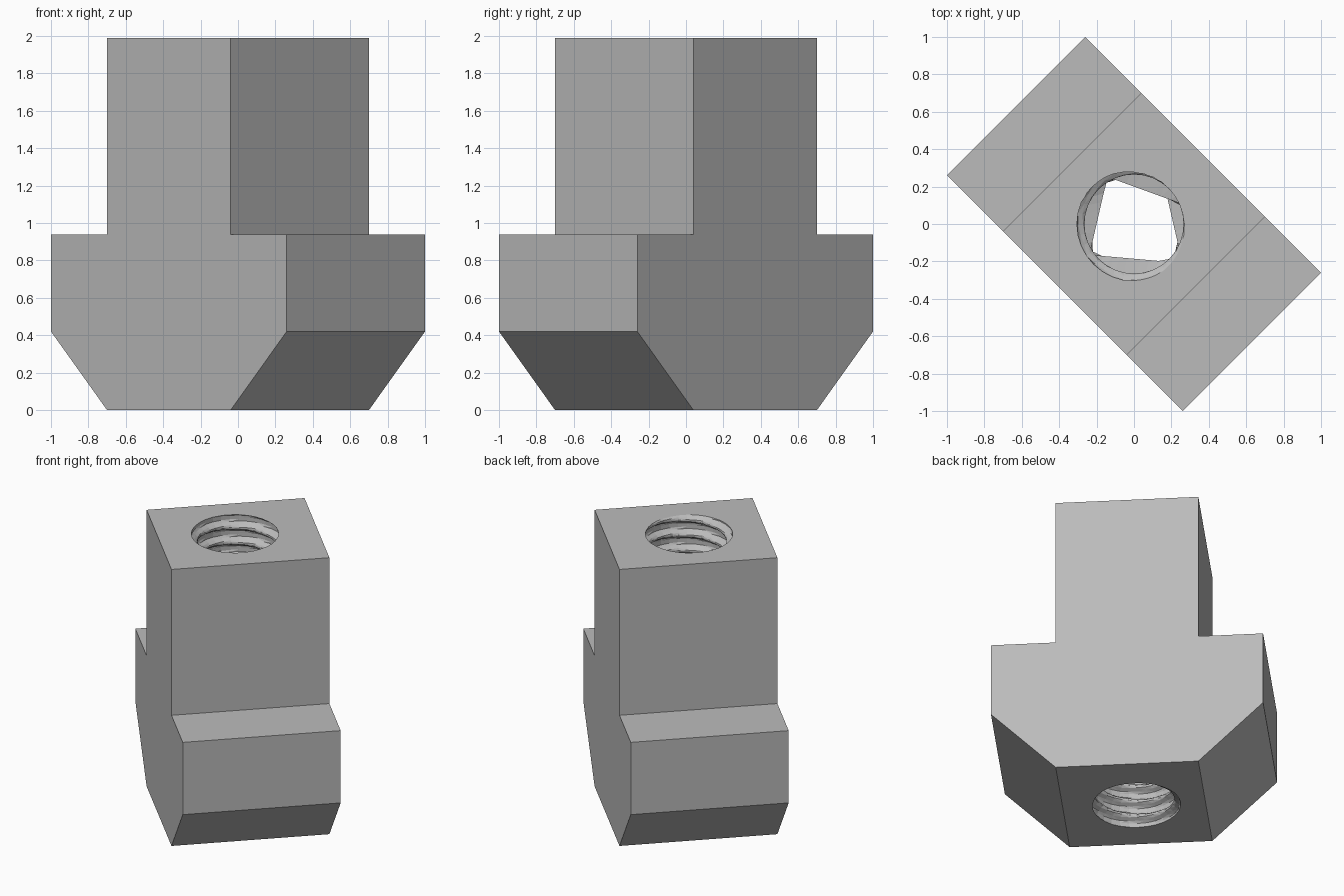
import bpy, bmesh, math
from mathutils import Matrix

if "Cube" in bpy.data.objects:
    bpy.data.objects.remove(bpy.data.objects["Cube"])

grey = bpy.data.materials.new("steel grey")
grey.diffuse_color = (0.5, 0.5, 0.5, 1)
grey.use_nodes = True
grey.node_tree.nodes["Principled BSDF"].inputs["Base Color"].default_value = grey.diffuse_color


def make_object(name, bm):
    bmesh.ops.recalc_face_normals(bm, faces=bm.faces)
    mesh = bpy.data.meshes.new(name)
    bm.to_mesh(mesh)
    bm.free()
    mesh.materials.append(grey)
    obj = bpy.data.objects.new(name, mesh)
    bpy.context.collection.objects.link(obj)
    return obj


# Nut body: T-shaped profile with sloped lower corners, extruded across
TOP, HALF_WIDTH = 1.99, 0.523
half = [(0.467, 0), (0.891, 0.42), (0.891, 0.94), (0.467, 0.94), (0.467, TOP)]
profile = half + [(-x, z) for x, z in reversed(half)]
bm = bmesh.new()
face = bm.faces.new([bm.verts.new((x, -HALF_WIDTH, z)) for x, z in profile])
ext = bmesh.ops.extrude_face_region(bm, geom=[face])
bmesh.ops.translate(bm, vec=(0, 2 * HALF_WIDTH, 0),
                    verts=[v for v in ext["geom"] if isinstance(v, bmesh.types.BMVert)])
bm.transform(Matrix.Rotation(math.radians(-45), 4, "Z"))
body = make_object("slot_nut_body", bm)

# Threaded bore cutter: rings whose radius follows a helix
SEG, PITCH, STEPS = 32, 0.11, 8
MINOR, DEPTH = 0.265, 0.04
# flat lands inside the bore: direction, distance from axis, height
lands = [(70, 0.188, 1.45), (13, 0.205, 1.2), (167, 0.195, 0.85), (265, 0.185, 0.6)]


def bore_radius(a, z):
    phase = (z / PITCH - a / math.tau) % 1
    wave = min(1, max(0, 2 - abs(phase - 0.5) * 5))
    r = MINOR + DEPTH * wave
    for direction, dist, height in lands:
        c = math.cos(a - math.radians(direction))
        if abs(z - height) < 0.06 and c > 0.5:
            r = min(r, dist / c)
    return r


bm = bmesh.new()
rings = []
step = PITCH / STEPS
for i in range(int((TOP + 0.1) / step) + 2):
    z = -0.053 + i * step
    ring = []
    for k in range(SEG):
        a = math.tau * k / SEG
        r = bore_radius(a, z)
        ring.append(bm.verts.new((r * math.cos(a), r * math.sin(a), z)))
    rings.append(ring)
for lo, hi in zip(rings, rings[1:]):
    for k in range(SEG):
        n = (k + 1) % SEG
        bm.faces.new((lo[k], lo[n], hi[n], hi[k]))
bm.faces.new(rings[0])
bm.faces.new(rings[-1])
bmesh.ops.triangulate(bm, faces=bm.faces[:])
cutter = make_object("thread_cutter", bm)
cutter.hide_render = True
cutter.hide_set(True)

# Cut the bore through the body
cut = body.modifiers.new("threaded_bore", "BOOLEAN")
cut.operation = "DIFFERENCE"
cut.solver = "EXACT"
cut.object = cutter
